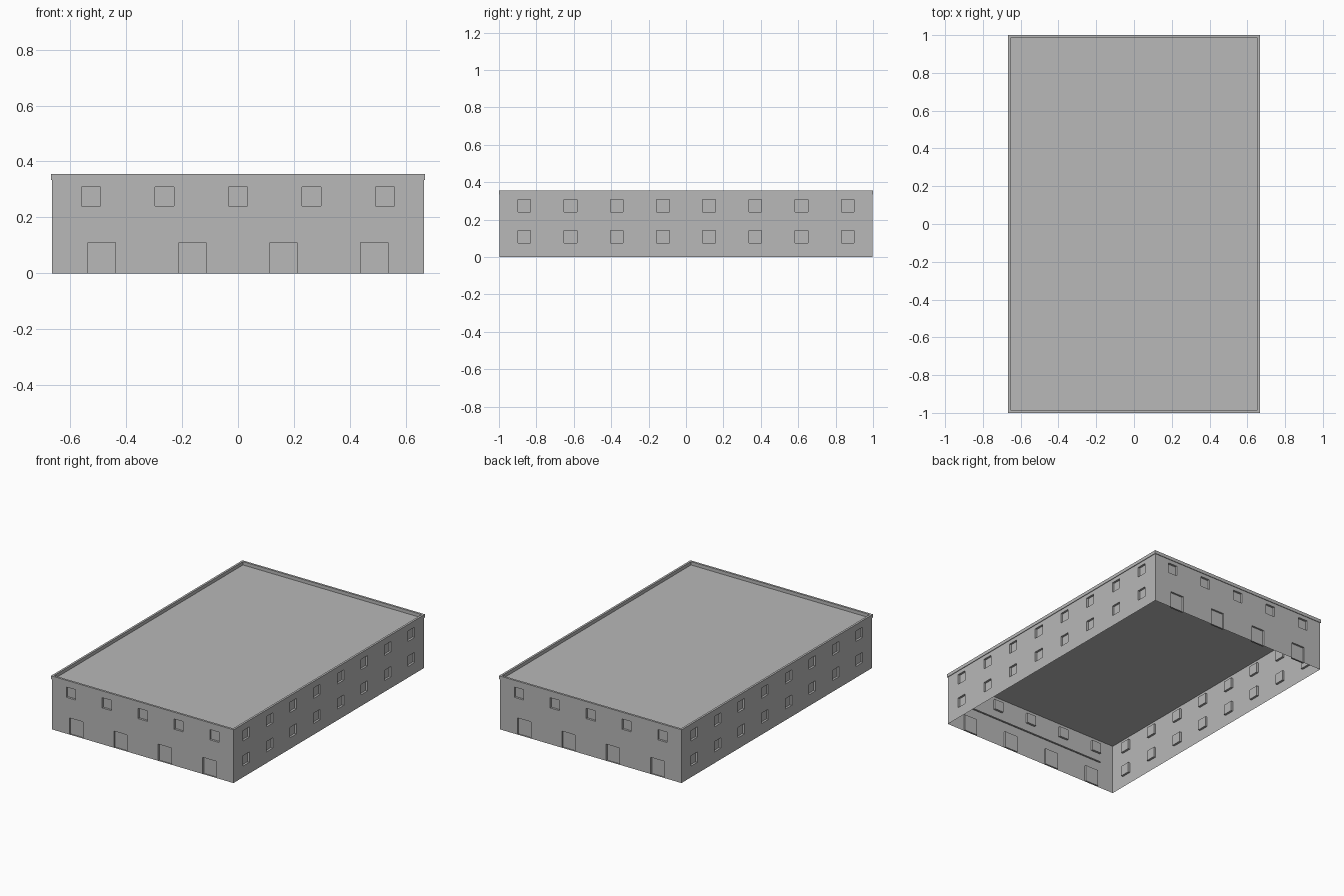
import bpy, bmesh, math
from mathutils import Matrix, Vector

cube = bpy.data.objects.get("Cube")
if cube:
    bpy.data.objects.remove(cube)

HALF_X, HALF_Y = 0.664, 0.996      # outer wall faces
ROOF_Z, TOP_Z = 0.333, 0.355
LIP_X, LIP_Y, LIP = 0.668, 1.0, 0.014

grey = bpy.data.materials.new("concrete grey")
grey.use_nodes = True
colour = (0.48, 0.48, 0.48, 1)
grey.diffuse_color = colour
grey.node_tree.nodes["Principled BSDF"].inputs["Base Color"].default_value = colour


def finish(bm, name):
    mesh = bpy.data.meshes.new(name)
    bm.to_mesh(mesh)
    bm.free()
    mesh.materials.append(grey)
    ob = bpy.data.objects.new(name, mesh)
    bpy.context.collection.objects.link(ob)
    return ob


def opening(u, z, width, height, depth):
    return (u - width / 2, u + width / 2, z, z + height, depth)


def wall(name, half, distance, turn, openings):
    """Wall panel cut into a grid, with its openings pushed inwards."""
    us = sorted({-half, half} | {round(u, 4) for o in openings for u in o[:2]})
    zs = sorted({0, ROOF_Z} | {round(z, 4) for o in openings for z in o[2:4]})
    bm = bmesh.new()
    grid = [[bm.verts.new((u, -distance, z)) for z in zs] for u in us]
    for i in range(len(us) - 1):
        for j in range(len(zs) - 1):
            bm.faces.new((grid[i][j], grid[i + 1][j], grid[i + 1][j + 1], grid[i][j + 1]))
    for u0, u1, z0, z1, depth in openings:
        cells = []
        for f in bm.faces:
            c = f.calc_center_median()
            if u0 < c.x < u1 and z0 < c.z < z1 and abs(c.y + distance) < 1e-5:
                cells.append(f)
        out = bmesh.ops.extrude_face_region(bm, geom=cells)["geom"]
        moved = [v for v in out if isinstance(v, bmesh.types.BMVert)]
        bmesh.ops.translate(bm, vec=(0, depth, 0), verts=moved)
        left_over = [f for f in cells if f.is_valid]
        if left_over:
            bmesh.ops.delete(bm, geom=left_over, context="FACES")
    # merge the leftover grid cells into plain flat panels
    bmesh.ops.dissolve_limit(bm, angle_limit=0.01, verts=bm.verts, edges=bm.edges)
    bm.transform(Matrix.Rotation(turn, 4, "Z"))
    return finish(bm, name)


# End walls: one row of windows above four doorways
end_openings = [opening(i * 0.2625, 0.24, 0.068, 0.068, 0.014) for i in range(-2, 3)]
end_openings += [opening((i - 1.5) * 0.325, 0, 0.098, 0.11, 0.012) for i in range(4)]
wall("front_wall", HALF_X, HALF_Y, 0, end_openings)
wall("back_wall", HALF_X, HALF_Y, math.pi, end_openings)

# Long side walls: two rows of eight windows
side_openings = [opening((i - 3.5) * 0.247, z, 0.068, 0.068, 0.014)
                 for i in range(8) for z in (0.074, 0.24)]
wall("right_wall", HALF_Y, HALF_X, math.pi / 2, side_openings)
wall("left_wall", HALF_Y, HALF_X, -math.pi / 2, side_openings)


def rectangle(bm, x, y, z):
    return [bm.verts.new((sx * x, sy * y, z))
            for sx, sy in ((-1, -1), (1, -1), (1, 1), (-1, 1))]


# Flat roof deck
bm = bmesh.new()
bm.faces.new(rectangle(bm, LIP_X - LIP, LIP_Y - LIP, ROOF_Z))
finish(bm, "roof_deck")

# Raised parapet around the roof edge
bm = bmesh.new()
rings = [rectangle(bm, LIP_X, LIP_Y, ROOF_Z),
         rectangle(bm, LIP_X, LIP_Y, TOP_Z),
         rectangle(bm, LIP_X - LIP, LIP_Y - LIP, TOP_Z),
         rectangle(bm, LIP_X - LIP, LIP_Y - LIP, ROOF_Z)]
for k in range(4):
    a, b = rings[k], rings[(k + 1) % 4]
    for i in range(4):
        j = (i + 1) % 4
        bm.faces.new((a[i], a[j], b[j], b[i]))
bmesh.ops.recalc_face_normals(bm, faces=bm.faces)
finish(bm, "roof_parapet")

# Slim ledges on the inside of the end walls
for name, side in (("front_inner_ledge", -1), ("back_inner_ledge", 1)):
    bm = bmesh.new()
    bmesh.ops.create_cube(bm, size=1)
    bmesh.ops.scale(bm, vec=(1.12, 0.008, 0.006), verts=bm.verts)
    bmesh.ops.translate(bm, vec=Vector((0, side * (HALF_Y - 0.005), 0.18)), verts=bm.verts)
    finish(bm, name)
